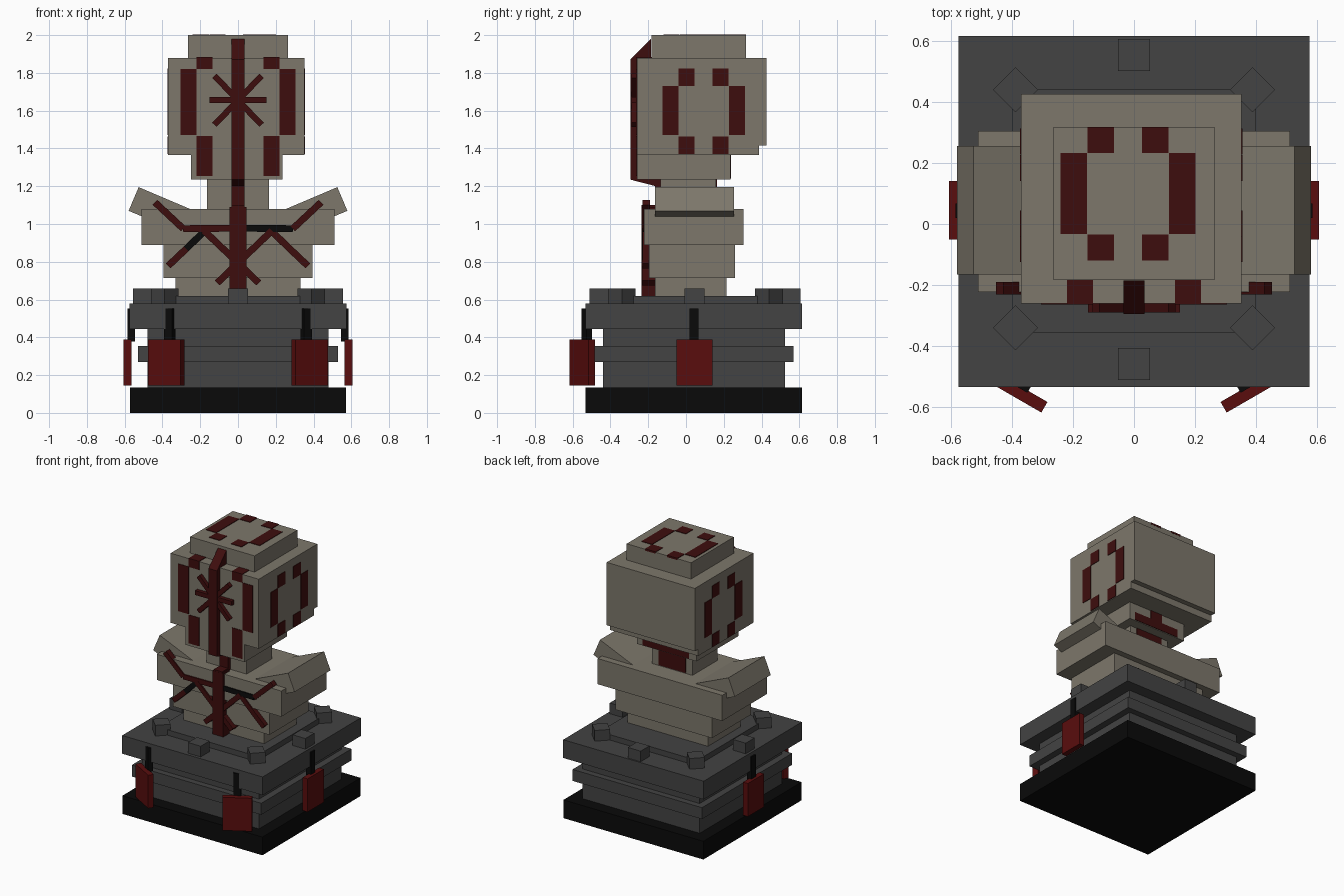
import bpy, bmesh
from math import radians, atan2, hypot
from mathutils import Matrix, Vector

cube = bpy.data.objects.get("Cube")
if cube:
    bpy.data.objects.remove(cube, do_unlink=True)


def material(name, r, g, b):
    m = bpy.data.materials.new(name)
    m.use_nodes = True
    m.diffuse_color = (r, g, b, 1)
    m.node_tree.nodes["Principled BSDF"].inputs["Base Color"].default_value = (r, g, b, 1)
    return m


STONE = material("warm stone", 0.205, 0.185, 0.147)
GREY = material("dark grey", 0.056, 0.056, 0.056)
BLACK = material("black", 0.003, 0.003, 0.003)
RED = material("tag red", 0.1, 0.004, 0.004)
PAINT = material("dark red paint", 0.048, 0.004, 0.004)


def finish(name, bm, mat):
    bmesh.ops.recalc_face_normals(bm, faces=bm.faces)
    mesh = bpy.data.meshes.new(name)
    bm.to_mesh(mesh)
    bm.free()
    mesh.materials.append(mat)
    ob = bpy.data.objects.new(name, mesh)
    bpy.context.collection.objects.link(ob)
    return ob


def turned(name, centre, size, mat, axis="Z", angle=0.0):
    """Box of a given size, turned about one axis through its centre."""
    bm = bmesh.new()
    m = Matrix.Translation(centre) @ Matrix.Rotation(angle, 4, axis) @ Matrix.Diagonal((*size, 1))
    bmesh.ops.create_cube(bm, size=1, matrix=m)
    return finish(name, bm, mat)


def box(name, x, y, z, mat):
    """Box from its ranges on each axis."""
    spans = (x, y, z)
    return turned(name, [(a + b) / 2 for a, b in spans], [b - a for a, b in spans], mat)


def bar(name, p, q, width, y, mat):
    """Flat bar in the front plane between two (x, z) points."""
    dx, dz = q[0] - p[0], q[1] - p[1]
    centre = ((p[0] + q[0]) / 2, (y[0] + y[1]) / 2, (p[1] + q[1]) / 2)
    return turned(name, centre, (hypot(dx, dz), y[1] - y[0], width), mat, "Y", -atan2(dz, dx))


def profile(name, points, half, mat):
    """Side profile of (y, z) points, extruded across x."""
    bm = bmesh.new()
    face = bm.faces.new([bm.verts.new((-half, y, z)) for y, z in points])
    out = bmesh.ops.extrude_face_region(bm, geom=[face])
    verts = [v for v in out["geom"] if isinstance(v, bmesh.types.BMVert)]
    bmesh.ops.translate(bm, vec=(2 * half, 0, 0), verts=verts)
    return finish(name, bm, mat)


# Pedestal tiers
box("base_slab", (-.573, .573), (-.533, .615), (0, .135), BLACK)
box("pedestal_column", (-.48, .48), (-.44, .525), (.135, .45), GREY)
box("pedestal_band", (-.53, .53), (-.485, .57), (.27, .355), GREY)
box("pedestal_cap", (-.575, .575), (-.533, .615), (.445, .58), GREY)
box("pedestal_top_step", (-.4, .4), (-.355, .44), (.58, .62), GREY)

# Stud blocks around the pedestal rim
studs = [(0, .553, 0), (0, -.458, 0)]
for s in (-1, 1):
    studs += [(s * .505, .045, 0), (s * .388, .44, 45), (s * .388, -.34, 45)]
for i, (x, y, a) in enumerate(studs):
    turned(f"rim_stud_{i}", (x, y, .617), (.104, .104, .084), GREY, "Z", radians(a))

# Hanging tags with straps
for side, s in (("left", 1), ("right", -1)):
    a = s * radians(30)
    turned(f"front_tag_{side}", (s * .38, -.55, .267), (.2, .04, .245), RED, "Z", a)
    turned(f"front_strap_{side}", (s * .362, -.525, .465), (.05, .035, .175), BLACK, "Z", a)
    turned(f"side_tag_{side}", (s * .585, .045, .267), (.04, .19, .245), RED)
    turned(f"side_strap_{side}", (s * .565, .043, .465), (.04, .048, .175), BLACK)

# Torso
box("waist", (-.33, .33), (-.165, .215), (.6, .715), STONE)
box("belly", (-.395, .395), (-.197, .26), (.715, .89), STONE)
box("chest", (-.51, .51), (-.222, .305), (.89, 1.08), STONE)
box("neck", (-.165, .165), (-.135, .16), (1.07, 1.24), STONE)
for side, s in (("left", 1), ("right", -1)):
    tilt = radians(23)
    along = Matrix.Rotation(-s * tilt, 3, "Y")
    centre = Vector((s * .5525, .045, 1.1325)) - along @ Vector((s * .17, 0, 0))
    turned(f"shoulder_{side}", centre, (.34, .42, .136), STONE, "Y", -s * tilt)

# Head
box("jaw", (-.25, .235), (-.26, .235), (1.235, 1.37), STONE)
box("head_block", (-.37, .352), (-.26, .386), (1.365, 1.88), STONE)
box("head_back_slab", (-.37, .352), (.38, .425), (1.415, 1.88), STONE)
box("head_top", (-.264, .264), (-.183, .317), (1.87, 2.0), STONE)

# Crest running down the face, with its star
profile("face_crest", [(-.295, 1.235), (-.295, 1.87), (-.185, 1.98), (-.185, 1.88),
                       (-.26, 1.88), (-.26, 1.24), (-.12, 1.24), (-.12, 1.19)], .035, PAINT)
face_y = (-.289, -.255)
bar("star_level", (-.15, 1.657), (.15, 1.657), .032, face_y, PAINT)
for s in (-1, 1):
    bar("star_diagonal", (-s * .125, 1.525), (s * .125, 1.785), .032, face_y, PAINT)

# Stripe down the neck and chest
box("neck_stripe", (-.035, .035), (-.165, -.13), (1.08, 1.21), PAINT)
box("chest_top_stripe", (-.035, .035), (-.235, -.13), (1.075, 1.1), PAINT)
box("chest_stripe", (-.044, .044), (-.236, -.16), (.62, 1.09), PAINT)

# Chest lattice, partly black
body_y = (-.231, -.19)
for s in (-1, 1):
    knee, elbow, tip = (s * .18, .96), (s * .29, .975), (s * .44, 1.115)
    mid = (s * .275, .868)
    bar("lattice_upper", elbow, tip, .036, body_y, PAINT)
    bar("lattice_level", (0, .978), elbow, .036, body_y, PAINT if s < 0 else BLACK)
    bar("lattice_outer_low", (s * .37, .778), mid, .036, body_y, PAINT)
    bar("lattice_outer_high", mid, knee, .036, body_y, BLACK if s < 0 else PAINT)
    bar("lattice_inner", (s * .18, .965), (-s * .11, .688), .036, (-.233, -.16), PAINT)

# Painted face marks
T = .004
for s, side in ((1, "left"), (-1, "right")):
    def across(a, b):
        return tuple(sorted((s * a, s * b)))
    front = (-.26 - T, -.25)
    box(f"cheek_mark_{side}", across(.22, .305), front, (1.47, 1.82), PAINT)
    box(f"jaw_mark_{side}", across(.135, .22), front, (1.255, 1.465), PAINT)
    box(f"brow_mark_{side}", across(.135, .22), (-.26 - T, -.183), (1.82, 1.88 + T), PAINT)

    # Broken ring on each side of the head
    skin = (.345, .352 + T) if s > 0 else (-.37 - T, -.36)
    for y in (-.125, .228):
        box(f"side_ring_long_{side}", skin, (y, y + .084), (1.47, 1.73), PAINT)
    for y in (-.041, .14):
        for z in (1.37, 1.73):
            box(f"side_ring_short_{side}", skin, (y, y + .086), (z, z + .092), PAINT)

# Broken ring on the crown
crown = (1.99, 2.0 + T)
for x in (-.24, .115):
    box("crown_ring_long", (x, x + .086), (-.033, .233), crown, PAINT)
for x in (-.152, .026):
    for y in (-.12, .233):
        box("crown_ring_short", (x, x + .087), (y, y + .085), crown, PAINT)

# Painted knot at the nape
box("nape_mark", (-.19, .19), (.23, .235 + T), (1.24, 1.3), PAINT)
box("nape_mark_upper", (-.05, .05), (.23, .235 + T), (1.3, 1.365), PAINT)
box("nape_stripe", (-.11, .11), (.15, .16 + T), (1.085, 1.235), PAINT)
